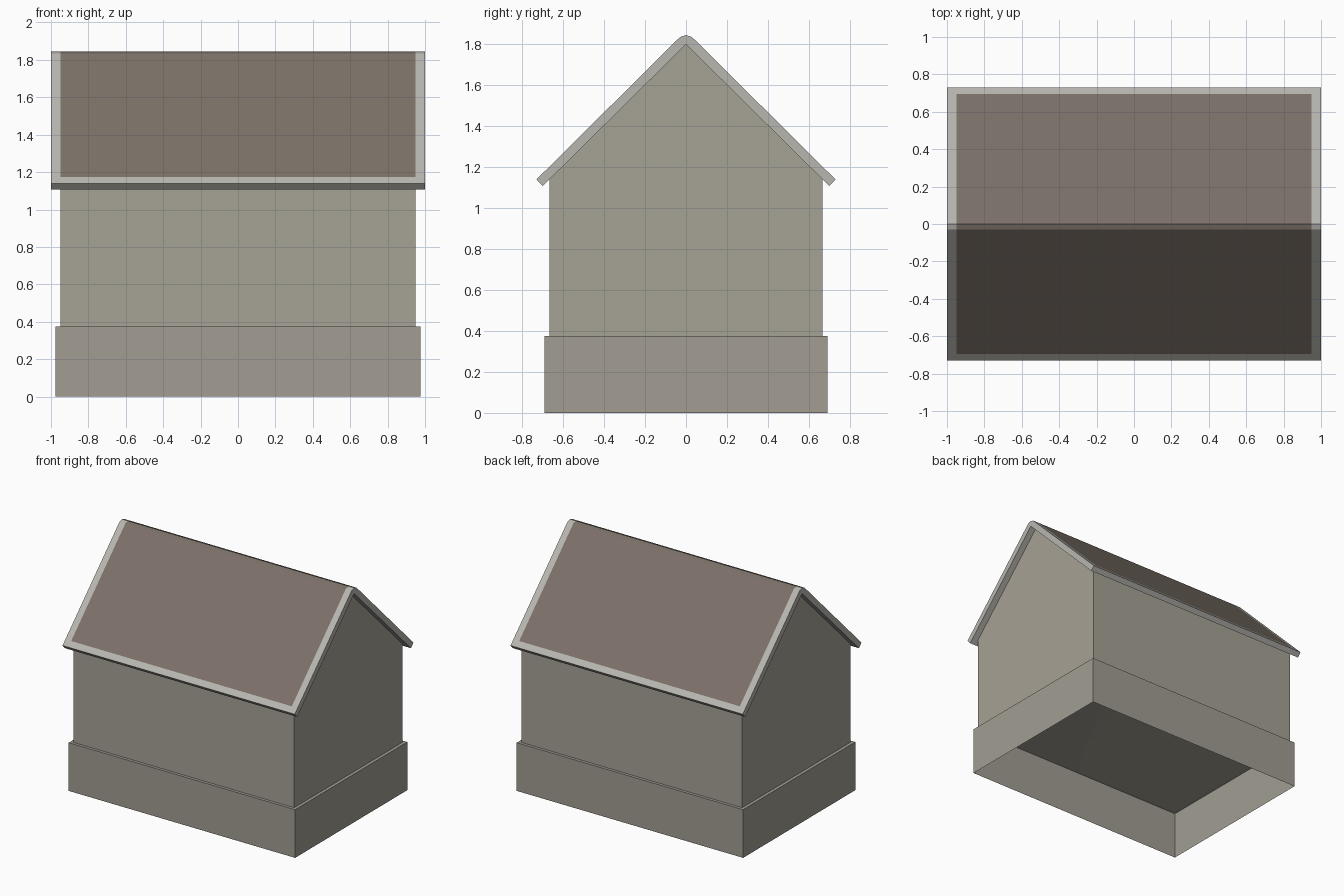
import bpy, bmesh

if "Cube" in bpy.data.objects:
    bpy.data.objects.remove(bpy.data.objects["Cube"])


def material(name, rgb):
    m = bpy.data.materials.new(name)
    m.diffuse_color = (*rgb, 1)
    m.use_nodes = True
    m.node_tree.nodes["Principled BSDF"].inputs["Base Color"].default_value = m.diffuse_color
    return m


stone = material("stone", (0.36, 0.34, 0.29))
plaster = material("plaster", (0.38, 0.36, 0.30))
trim = material("trim", (0.48, 0.47, 0.43))
shingle = material("shingle", (0.20, 0.165, 0.14))


def finish(bm, name, *mats):
    bmesh.ops.remove_doubles(bm, verts=bm.verts, dist=1e-5)
    bmesh.ops.recalc_face_normals(bm, faces=bm.faces)
    mesh = bpy.data.meshes.new(name)
    bm.to_mesh(mesh)
    bm.free()
    for m in mats:
        mesh.materials.append(m)
    obj = bpy.data.objects.new(name, mesh)
    bpy.context.collection.objects.link(obj)


def face(bm, pts, mat=0):
    f = bm.faces.new([bm.verts.new(p) for p in pts])
    f.material_index = mat


# Base: thin shell with a closed top and an open underside
bm = bmesh.new()
bmesh.ops.create_cube(bm, size=1)
for v in bm.verts:
    v.co = (v.co.x * 1.95, v.co.y * 1.38, (v.co.z + 0.5) * 0.375)
bottom = [f for f in bm.faces if f.calc_center_median().z < 0.01]
bmesh.ops.delete(bm, geom=bottom, context='FACES')
finish(bm, "base", stone)

# Walls: gabled outline swept along x, closed on top by the slopes under the roof
gable = [(-0.667, 0.375), (0.667, 0.375), (0.667, 1.14), (0, 1.80), (-0.667, 1.14)]
bm = bmesh.new()
f = bm.faces.new([bm.verts.new((-0.95, y, z)) for y, z in gable])
ext = bmesh.ops.extrude_face_region(bm, geom=[f], use_keep_orig=True)
for v in ext["geom"]:
    if isinstance(v, bmesh.types.BMVert):
        v.co.x = 0.95
finish(bm, "walls", plaster)

# Roof: both slopes with a trim border around each shingle panel
top = [(0, 1.845), (0.03, 1.835), (0.695, 1.175), (0.73, 1.14)]
under = [(0, 1.80), (0.03, 1.77), (0.667, 1.14), (0.70, 1.108)]
stations = [-1, -0.95, 0.95, 1]
bm = bmesh.new()
for s in (-1, 1):
    for i in range(3):
        for j in range(3):
            x0, x1 = stations[j], stations[j + 1]
            for prof, mat in ((top, int(i < 2 and j == 1)), (under, 0)):
                (y0, z0), (y1, z1) = prof[i], prof[i + 1]
                face(bm, [(x0, s * y0, z0), (x1, s * y0, z0),
                          (x1, s * y1, z1), (x0, s * y1, z1)], mat)
        # gable end edges
        for x in (-1, 1):
            face(bm, [(x, s * y, z) for y, z in
                      (top[i], top[i + 1], under[i + 1], under[i])])
    # eave edge
    for x0, x1 in zip(stations, stations[1:]):
        (y0, z0), (y1, z1) = top[-1], under[-1]
        face(bm, [(x0, s * y0, z0), (x1, s * y0, z0),
                  (x1, s * y1, z1), (x0, s * y1, z1)])
finish(bm, "roof", trim, shingle)
